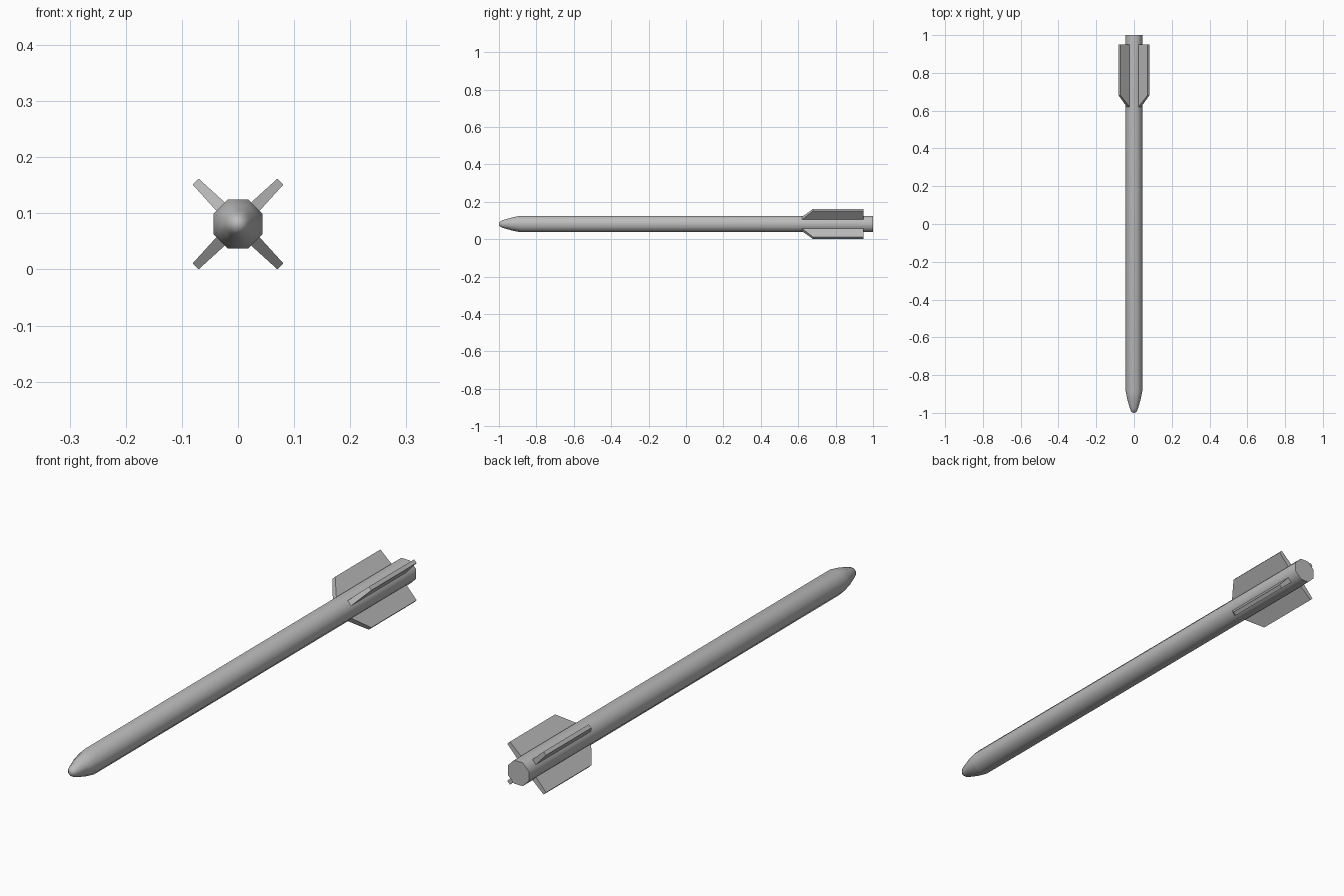
import bpy, bmesh, math

if "Cube" in bpy.data.objects:
    bpy.data.objects.remove(bpy.data.objects["Cube"])

CZ = 0.081      # height of the body axis
SIDES = 8

grey = bpy.data.materials.new("light_grey")
grey.diffuse_color = (0.5, 0.5, 0.5, 1)
grey.use_nodes = True
grey.node_tree.nodes["Principled BSDF"].inputs["Base Color"].default_value = grey.diffuse_color


def finish(name, bm, smooth):
    bmesh.ops.recalc_face_normals(bm, faces=bm.faces)
    me = bpy.data.meshes.new(name)
    bm.to_mesh(me)
    bm.free()
    me.materials.append(grey)
    ob = bpy.data.objects.new(name, me)
    bpy.context.collection.objects.link(ob)
    if smooth:
        bpy.ops.object.select_all(action='DESELECT')
        ob.select_set(True)
        bpy.context.view_layer.objects.active = ob
        bpy.ops.object.shade_smooth_by_angle(angle=math.radians(60))
    return ob


# Body: octagonal tube with a blunt pointed nose (y, distance to flat side)
profile = [(-0.998, 0.009), (-0.99, 0.016), (-0.975, 0.022),
           (-0.93, 0.035), (-0.885, 0.044), (1.0, 0.044)]
bm = bmesh.new()
tip = bm.verts.new((0, -1.0, CZ))
rings = []
for y, apothem in profile:
    r = apothem / math.cos(math.pi / SIDES)
    angles = [(i + 0.5) * 2 * math.pi / SIDES for i in range(SIDES)]
    rings.append([bm.verts.new((r * math.cos(a), y, CZ + r * math.sin(a))) for a in angles])
for i in range(SIDES):
    j = (i + 1) % SIDES
    bm.faces.new((tip, rings[0][i], rings[0][j]))
    for a, b in zip(rings, rings[1:]):
        bm.faces.new((a[i], a[j], b[j], b[i]))
bm.faces.new(rings[-1])
finish("body", bm, True)

# Tail fins: four diagonal plates, thinner at the tip, swept leading edge
# outline points: (radius, y, half thickness)
outline = [(0.035, 0.612, 0.011), (0.107, 0.68, 0.0075),
           (0.107, 0.95, 0.0075), (0.035, 0.95, 0.011)]
for n in range(4):
    a = math.radians(45 + 90 * n)
    c, s = math.cos(a), math.sin(a)
    bm = bmesh.new()
    left, right = [[bm.verts.new((r * c - k * t * s, y, CZ + r * s + k * t * c))
                    for r, y, t in outline] for k in (-1, 1)]
    bm.faces.new(left)
    bm.faces.new(right[::-1])
    for i in range(4):
        j = (i + 1) % 4
        bm.faces.new((left[i], left[j], right[j], right[i]))
    finish(f"tail_fin_{n + 1}", bm, False)
